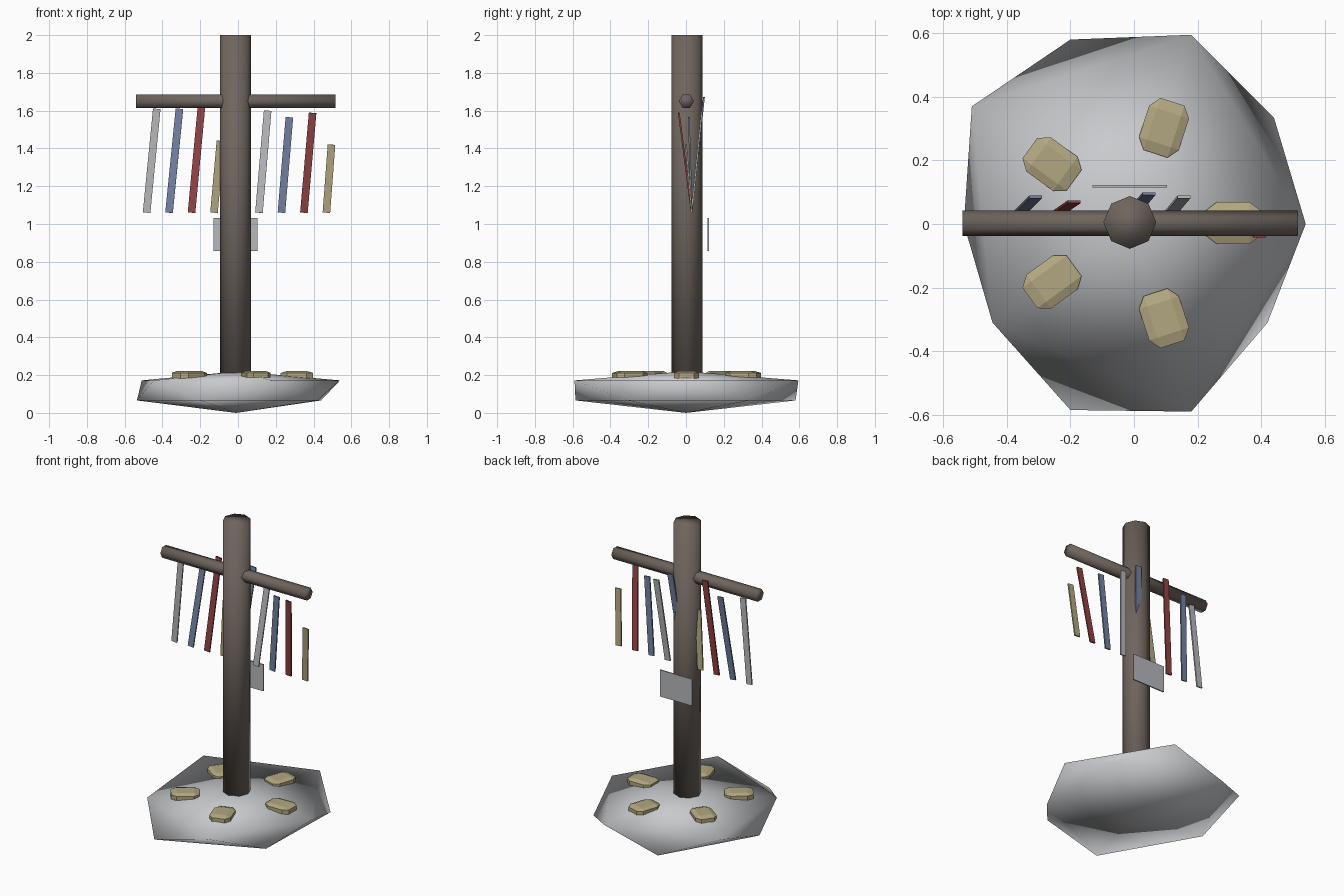
import bpy, bmesh, math
from mathutils import Vector, Matrix

old = bpy.data.objects.get("Cube")
if old:
    bpy.data.objects.remove(old, do_unlink=True)


def material(name, rgb):
    m = bpy.data.materials.new(name)
    m.use_nodes = True
    m.diffuse_color = (*rgb, 1)
    m.node_tree.nodes["Principled BSDF"].inputs["Base Color"].default_value = (*rgb, 1)
    return m


wood = material("weathered wood", (0.16, 0.13, 0.112))
snow = material("pale ground", (0.58, 0.59, 0.61))
tan = material("tan", (0.45, 0.39, 0.22))
blue = material("dull blue", (0.17, 0.22, 0.36))
red = material("dark red", (0.29, 0.055, 0.058))
silver = material("silver grey", (0.47, 0.48, 0.50))


def finish(name, bm, mat, smooth=False):
    bmesh.ops.recalc_face_normals(bm, faces=bm.faces)
    for f in bm.faces:
        f.smooth = smooth
    me = bpy.data.meshes.new(name)
    bm.to_mesh(me)
    bm.free()
    me.materials.append(mat)
    ob = bpy.data.objects.new(name, me)
    bpy.context.collection.objects.link(ob)
    return ob


def box(name, matrix, size, mat, bevel=0):
    bm = bmesh.new()
    bmesh.ops.create_cube(bm, size=1)
    if bevel:
        bmesh.ops.bevel(bm, geom=bm.edges[:], offset=bevel, segments=1,
                        affect='EDGES', profile=0.5)
    bmesh.ops.transform(bm, matrix=matrix @ Matrix.Diagonal((*size, 1)), verts=bm.verts)
    return finish(name, bm, mat)


def rod(name, sides, radius, length, matrix):
    bm = bmesh.new()
    bmesh.ops.create_cone(bm, cap_ends=True, segments=sides, radius1=radius,
                          radius2=radius, depth=length, matrix=matrix)
    return finish(name, bm, wood, smooth=True)


# Ground mound: two staggered five-sided rings between a top and a bottom point
upper = [(0.54, 0), (0.18, 0.595), (-0.51, 0.37), (-0.445, -0.31), (0.18, -0.59)]
lower = [(0.44, 0.335), (-0.2, 0.58), (-0.535, 0), (-0.2, -0.585), (0.42, -0.31)]
bm = bmesh.new()
top = bm.verts.new((0, 0, 0.22))
bottom = bm.verts.new((-0.01, 0, 0))
up = [bm.verts.new((x, y, 0.172)) for x, y in upper]
low = [bm.verts.new((x, y, 0.066)) for x, y in lower]
for i in range(5):
    j = (i + 1) % 5
    bm.faces.new((top, up[i], up[j]))
    bm.faces.new((up[i], low[i], up[j]))
    bm.faces.new((up[j], low[i], low[j]))
    bm.faces.new((bottom, low[j], low[i]))
finish("ground_mound", bm, snow, smooth=True)

# Post and crossbar
rod("post", 8, 0.083, 1.85, Matrix.Translation((-0.013, 0.005, 1.075)))
rod("crossbar", 6, 0.04, 1.055,
    Matrix.Translation((-0.0125, 0.002, 1.65)) @ Matrix.Rotation(math.pi / 2, 4, 'Y'))

# Ring of chamfered stones, long side pointing outward
for i in range(5):
    turn = Matrix.Rotation(math.tau * i / 5, 4, 'Z')
    box(f"stone_{i + 1}", Matrix.Translation((-0.003, 0.003, 0.196)) @ turn
        @ Matrix.Translation((0.315, 0, 0)), (0.172, 0.132, 0.052), tan, bevel=0.2)

# Hanging strips: colour, top x, top y, top z
strips = [
    (silver, -0.43, 0.02, 1.61), (blue, -0.31, 0.085, 1.61),
    (red, -0.188, 0.07, 1.68), (tan, -0.093, 0.005, 1.44),
    (blue, 0.047, 0.095, 1.67), (silver, 0.157, 0.085, 1.60),
    (blue, 0.272, 0.015, 1.565), (red, 0.395, -0.038, 1.588),
    (tan, 0.495, 0.0, 1.42),
]
for i, (mat, x, y, z) in enumerate(strips):
    a = Vector((-0.484 + 0.119 * i, 0.03, 1.06))
    b = Vector((x, y, z))
    axis = (b - a).normalized()
    side = (Vector((1, 0, 0)) - axis * axis.x).normalized()
    face = axis.cross(side)
    frame = Matrix((side, face, axis)).transposed().to_4x4()
    box(f"hanging_strip_{i + 1}", Matrix.Translation((a + b) / 2) @ frame,
        (0.04, 0.009, (b - a).length), mat)

# Small plaque behind the post
box("plaque", Matrix.Translation((-0.013, 0.118, 0.945)), (0.235, 0.008, 0.175), silver)
